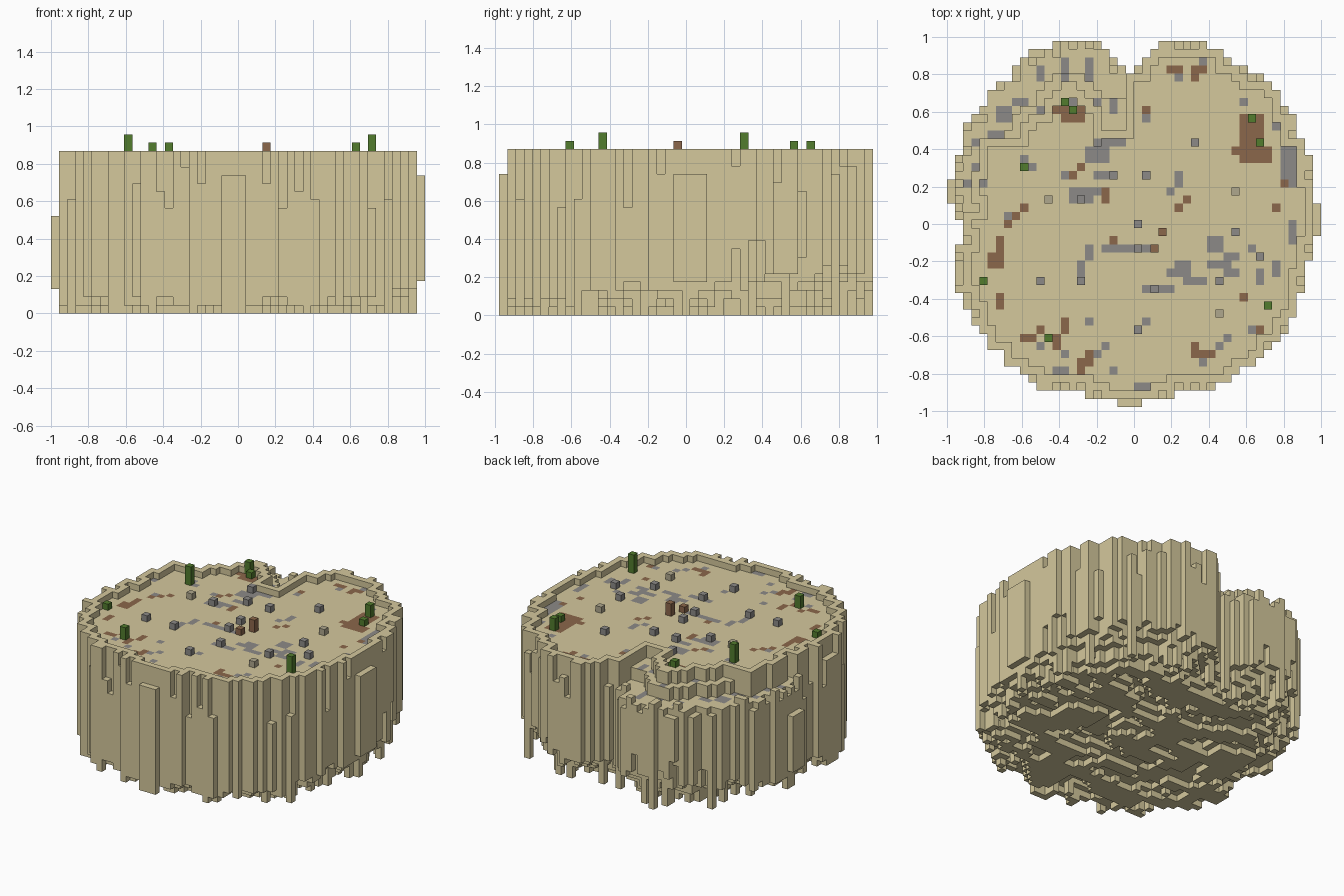
import bpy, bmesh, random
from mathutils import Vector, noise

random.seed(7)
cube = bpy.data.objects.get("Cube")
if cube:
    bpy.data.objects.remove(cube)

H = 2 / 46            # size of one block
FLOOR, RIM = 19, 20   # heights in blocks
SIDES = ((1, 0), (-1, 0), (0, 1), (0, -1))


def material(name, colour):
    mat = bpy.data.materials.new(name)
    mat.use_nodes = True
    mat.diffuse_color = (*colour, 1)
    mat.node_tree.nodes["Principled BSDF"].inputs["Base Color"].default_value = (*colour, 1)
    return mat


sand = material("sand", (.66, .58, .335))
stone = material("grey stone", (.265, .255, .245))
wood = material("brown earth", (.26, .135, .07))
green = material("cactus green", (.085, .2, .027))
pale = material("pale stone", (.43, .39, .27))


def point(i, j, k):
    return Vector((i * H, (j - .5) * H, k * H))


def finish(name, bm, mats):
    mesh = bpy.data.meshes.new(name)
    bm.to_mesh(mesh)
    bm.free()
    for mat in mats:
        mesh.materials.append(mat)
    obj = bpy.data.objects.new(name, mesh)
    bpy.context.collection.objects.link(obj)


# Plan of the mesa: left and right edge of every row, back to front
left = [10, 13, 14, 15, 15, 17, 18, 18, 19, 20, 21, 21, 21, 21, 22, 22, 22, 23, 23, 23,
        22, 22, 21, 21, 21, 22, 22, 22, 22, 22, 22, 21, 21, 20, 20, 19, 18, 18, 16, 16,
        14, 13, 12, 6, 2]
right = [9, 11, 12, 14, 16, 17, 18, 18, 19, 20, 20, 20, 21, 21, 22, 22, 22, 22, 22, 22,
         23, 23, 23, 23, 22, 22, 22, 21, 21, 21, 21, 20, 20, 20, 19, 19, 18, 17, 16, 15,
         13, 12, 10, 5, 1]
cells = set()
for row, (a, b) in enumerate(zip(left, right)):
    j = 22 - row
    cells |= {(i, j) for i in range(-a, b) if abs(i + 1) > j - 19}


def around(c):
    return [(c[0] + x, c[1] + y) for x in (-1, 0, 1) for y in (-1, 0, 1) if x or y]


# Distance of each cell from the cliff edge
depth, rest, ring = {}, set(cells), 1
while rest:
    edge = {c for c in rest if any(n not in rest for n in around(c))}
    depth.update({c: ring for c in edge})
    rest -= edge
    ring += 1

# Sunken terrace along the back right, with a cleft reaching in behind the notch
terrace = {(i, j) for i, j in cells
           if (i < -4 and j > 1 and depth[i, j] < (5 if j > 10 else 3))
           or (-5 < i < -1 and j > 11)}

# Top of each column: floor, rim, low cliff ribs and the terrace
top = {}
for c in sorted(cells):
    i, j = c
    open_sides = sum((i + x, j + y) not in cells for x, y in SIDES)
    if c in terrace:
        top[c] = 18 if depth[c] > 3 else random.choice((15, 16, 16, 17)) if depth[c] == 1 else 16
    elif depth[c] == 1:
        rib = open_sides and random.random() < .35
        top[c] = random.randint(13, 18) if rib else RIM
    else:
        top[c] = FLOOR
    if i == -23:
        top[c] = 12
    elif i == 22 or j == -22:
        top[c] = 17
for c in cells - terrace:
    low_edge = depth[c] == 2 and any(top.get(n, RIM) < FLOOR for n in around(c))
    if low_edge or (depth[c] > 1 and any(n in terrace for n in around(c))):
        top[c] = RIM

# Ragged underside with hanging blocks, highest along the back and left
bottom = {}
for c in sorted(cells):
    i, j = c
    swell = noise.noise(Vector((i * .15, j * .25, 3))) * 3 + noise.noise(Vector((i * .4, j * .5, 8))) * 1.2
    lift = max(0, 4 - depth[c]) * (.1 + max(0, j) * .055 + max(0, i) * .035)
    b = max(0, round(swell + lift + .5))
    if depth[c] < 5 and random.random() < .12:
        b = 0
    if depth[c] == 1 and j > 5 and random.random() < .12:
        b = random.randint(5, 9)
    if i in (-23, 22):
        b = 3 + (i > 0)
    elif j == -22:
        b = 0
    bottom[c] = b

# Painted patches: first column, first row, width, length
grey_patches = [
    (-5, 11, 4, 1), (-4, 10, 3, 1), (-6, 8, 3, 2), (-8, 4, 4, 1), (-8, 3, 3, 1),
    (-5, 6, 2, 1), (-4, -3, 7, 1), (-7, -6, 1, 2), (-6, -4, 1, 2), (4, -6, 3, 1),
    (5, -5, 2, 1), (9, -5, 3, 1), (11, -4, 2, 1), (9, -3, 2, 2), (6, -7, 3, 1),
    (1, -8, 4, 1), (11, -6, 2, 1), (18, 5, 2, 5), (19, -2, 1, 3), (15, -7, 1, 2),
    (17, -6, 1, 2), (-9, 18, 1, 3), (-12, 18, 1, 2), (-6, 18, 1, 3), (-15, 15, 2, 1),
    (-17, 13, 2, 2), (-20, 10, 2, 1), (-21, 5, 3, 1), (-20, 6, 1, 2), (-18, 11, 2, 1),
    (-12, 13, 1, 2), (-8, 14, 1, 3), (0, -20, 3, 1), (-10, -18, 2, 1), (-9, -12, 1, 1)]
grey_spots = [(-4, 20), (-5, 15), (-3, 14), (-3, 15), (1, 13), (5, 18), (8, 20), (13, 17), (13, 15),
              (17, 12), (17, 13), (7, 10), (5, 6), (4, 4), (5, 5), (20, 5), (14, -3), (20, -2), (17, -6),
              (1, -12), (-3, -18), (-6, -12), (-5, -16), (-4, -15), (-9, -16), (-12, -15), (10, -15),
              (11, -14), (8, -19), (8, -17), (14, -13), (15, -13), (-14, 8), (-13, 7), (-9, 6), (-16, 1)]
brown_patches = [
    (13, 9, 3, 5), (12, 9, 5, 1), (13, 8, 4, 1), (-9, 13, 3, 1), (-10, 14, 4, 1),
    (-6, 14, 1, 2), (-18, -5, 2, 2), (-17, -3, 1, 2), (-17, -10, 1, 2), (-14, -14, 2, 1),
    (-10, -15, 1, 2), (-9, -13, 1, 2), (-7, -18, 1, 2), (-6, -17, 1, 2), (7, -16, 3, 1),
    (7, -15, 1, 1), (4, 19, 2, 1), (7, 18, 1, 2), (-4, 3, 1, 2)]
brown_spots = [(1, 14), (6, 3), (5, 2), (17, 2), (18, 5), (12, -1), (13, -9), (-3, -2), (-7, 7),
               (-8, 6), (-14, 2), (-15, 1), (-16, 0), (-12, -13), (15, -13), (8, 19), (-11, 13)]
paint = {}
for index, patches, spots in ((1, grey_patches, grey_spots), (2, brown_patches, brown_spots)):
    for i, j, w, l in patches + [(*s, 1, 1) for s in spots]:
        paint.update({(x, y): index for x in range(i, i + w) for y in range(j, j + l)})

# Mesa body: every column's top, underside and exposed sides
bm = bmesh.new()


def quad(points, index=0):
    bm.faces.new([bm.verts.new(p) for p in points]).material_index = index


for (i, j) in sorted(cells):
    lo, hi = bottom[i, j], top[i, j]
    square = [(i, j), (i + 1, j), (i + 1, j + 1), (i, j + 1)]
    painted = hi != RIM and depth[i, j] > 1
    quad([point(*s, hi) for s in square], paint.get((i, j), 0) if painted else 0)
    quad([point(*s, lo) for s in reversed(square)])
    for (x, y), n in zip(SIDES, (1, 3, 2, 0)):
        p, q = square[n], square[(n + 1) % 4]
        other = (i + x, j + y)
        spans = [(lo, hi)]
        if other in cells:
            spans = [(lo, min(hi, bottom[other])), (max(lo, top[other]), hi)]
        for a, b in spans:
            if b > a:
                quad([point(*p, a), point(*q, a), point(*q, b), point(*p, b)])
bmesh.ops.remove_doubles(bm, verts=bm.verts, dist=H / 100)
finish("mesa", bm, [sand, stone, wood])


# Blocks standing on the floor
def blocks(name, mat, places):
    part = bmesh.new()
    for i, j, tall in places:
        made = bmesh.ops.create_cube(part, size=H)["verts"]
        for v in made:
            v.co.z *= tall
            v.co += point(i + .5, j + .5, FLOOR + tall / 2)
    finish(name, part, [mat])


rocks = [(-5, 10), (7, 10), (-3, 6), (1, 6), (-7, 3), (0, 0), (0, -3), (12, -1), (15, -4),
         (-12, -7), (-7, -7), (2, -8), (10, -7), (0, -13)]
blocks("grey_rocks", stone, [(i, j, 1) for i, j in rocks])
blocks("pale_rocks", pale, [(-11, 3, 1), (12, 4, 1), (10, -11, 1)])
blocks("stumps", wood, [(3, -1, 2), (2, -3, 1)])
blocks("cactuses", green, [(-14, 7, 3), (16, -10, 3), (-11, -14, 2), (-9, 15, 2),
                           (14, 13, 2), (-19, -7, 1), (-8, 14, 1), (15, 10, 1)])
